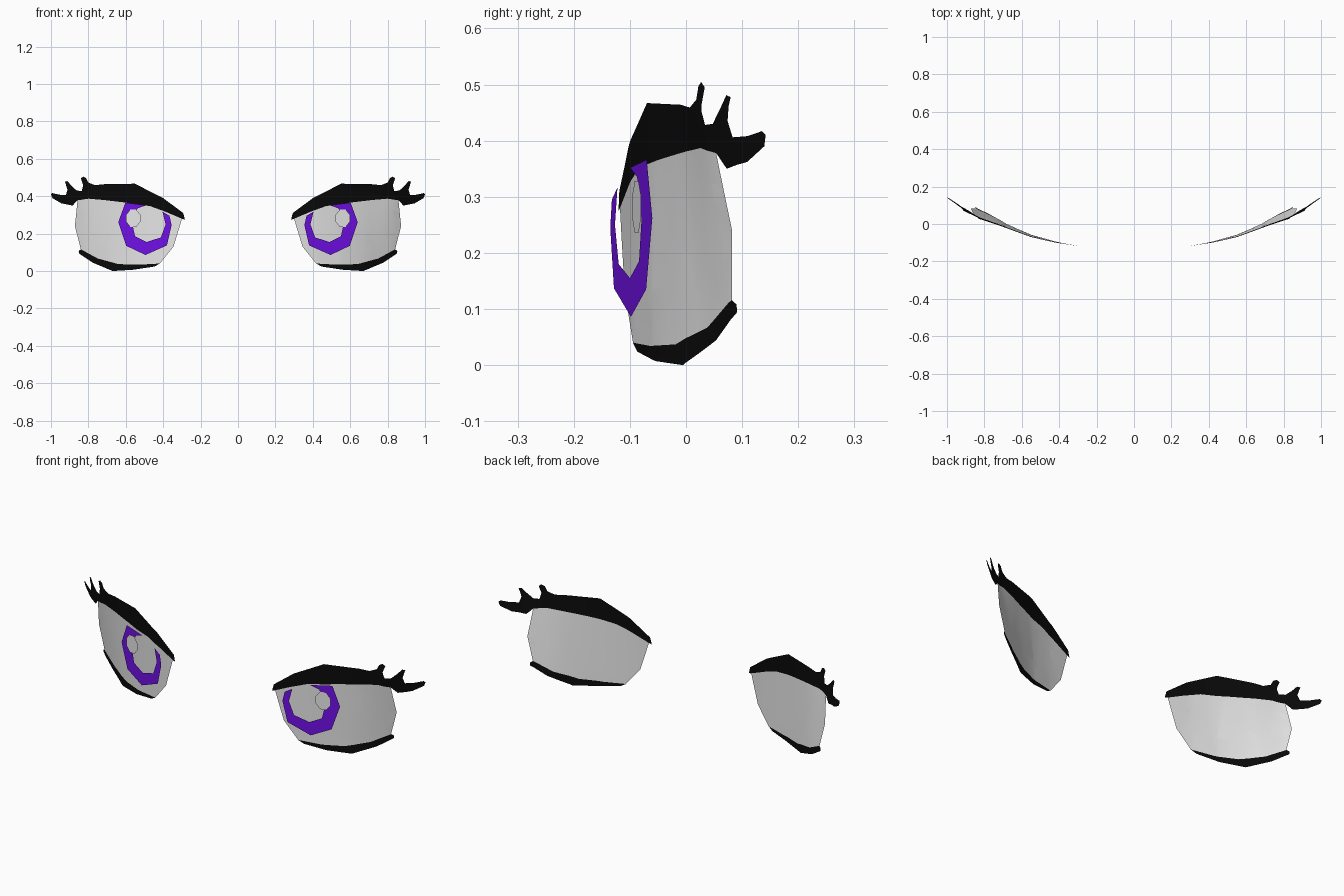
import bpy, bmesh, math

if "Cube" in bpy.data.objects:
    bpy.data.objects.remove(bpy.data.objects["Cube"])


def material(name, rgb):
    m = bpy.data.materials.new(name)
    m.diffuse_color = (*rgb, 1)
    m.use_nodes = True
    m.node_tree.nodes["Principled BSDF"].inputs["Base Color"].default_value = m.diffuse_color
    return m


WHITE = material("eye white", (0.8, 0.8, 0.8))
BLACK = material("lash black", (0.003, 0.003, 0.003))
PURPLE = material("iris purple", (0.16, 0.005, 0.78))

# Depth of the curved eye sheet along x, and how far its lower edge leans back
DEPTH = [(.28, -.121), (.42, -.1), (.55, -.07), (.72, -.008),
         (.83, .028), (.92, .076), (1, .135)]
LEAN = [(.28, 0), (.42, .006), (.58, .014), (.68, .022), (.84, .058), (1, .07)]


def lerp(table, x):
    for (x0, v0), (x1, v1) in zip(table, table[1:]):
        if x <= x1:
            return v0 + (v1 - v0) * (x - x0) / (x1 - x0)
    return table[-1][1]


def eye_sheet(x, z):
    return lerp(DEPTH, x) + lerp(LEAN, x) * min(1, max(0, (.45 - z) / .4))


def iris_plane(x, z):
    return -.135 + (x - .355) * .263


def highlight_plane(x, z):
    return -.088 + (x - .56) * .21


def sheet(name, outline, depth, mat, x_cuts=(), z_cuts=()):
    """Fill a front outline, slice it, push it onto a depth surface, mirror it."""
    bm = bmesh.new()
    face = bm.faces.new([bm.verts.new((x, 0, z)) for x, z in outline])
    face.normal_update()
    if face.normal.y > 0:
        face.normal_flip()
    bmesh.ops.triangulate(bm, faces=bm.faces[:])
    for axis, cuts in ((0, x_cuts), (2, z_cuts)):
        for c in cuts:
            co, no = [0, 0, 0], [0, 0, 0]
            co[axis], no[axis] = c, 1
            bmesh.ops.bisect_plane(bm, geom=bm.verts[:] + bm.edges[:] + bm.faces[:],
                                   plane_co=co, plane_no=no, dist=1e-5)
    bmesh.ops.triangulate(bm, faces=bm.faces[:])
    for v in bm.verts:
        v.co.y = depth(v.co.x, v.co.z)
    for f in bm.faces:
        f.smooth = True
    me = bpy.data.meshes.new(name)
    bm.to_mesh(me)
    bm.free()
    me.materials.append(mat)
    ob = bpy.data.objects.new(name, me)
    bpy.context.collection.objects.link(ob)
    ob.modifiers.new("other eye", 'MIRROR').use_mirror_merge = False
    return ob


# Edges shared by the eyeball and the lids
upper_edge = [(.30, .28), (.39, .318), (.47, .347), (.60, .366), (.72, .38), (.80, .387), (.858, .378)]
lower_edge = [(.418, .04), (.53, .034), (.64, .037), (.75, .067), (.84, .116)]
x_cuts = [.36, .42, .48, .55, .61, .68, .72, .77, .83, .88, .92, .96]

# Eyeball front
sheet("eyeball", upper_edge + [(.872, .24)] + lower_edge[::-1]
      + [(.345, .13), (.313, .235)], eye_sheet, WHITE, x_cuts, [.08, .14, .2, .26, .32])

# Upper lid with three lashes
lashes = [(.885, .35), (.945, .362), (.992, .39), (1, .41), (.993, .417), (.955, .408),
          (.92, .406), (.912, .435), (.925, .478), (.912, .481), (.89, .455), (.862, .43),
          (.835, .428), (.828, .46), (.84, .495), (.828, .505), (.812, .497), (.80, .473),
          (.765, .459)]
sheet("upper_lash", upper_edge + lashes + [(.717, .464), (.552, .467), (.40, .39),
      (.293, .31), (.284, .275)], eye_sheet, BLACK, x_cuts)

# Lower lid
sheet("lower_lash", lower_edge + [(.852, .108), (.85, .094), (.775, .044), (.67, 0),
      (.56, .007), (.446, .024)], eye_sheet, BLACK, x_cuts)

# Open iris ring, floating ahead of the eyeball
outer = [(.366, .295), (.355, .245), (.38, .137), (.495, .086), (.598, .135), (.64, .262), (.602, .366)]
inner = [(.404, .317), (.387, .25), (.412, .18), (.488, .155), (.55, .185), (.567, .26), (.537, .335)]
sheet("iris_ring", outer + [(.49, .352)] + inner[::-1], iris_plane, PURPLE)

# Highlight spot
spot = [(.56 + .041 * math.cos(a), .282 + .05 * math.sin(a))
        for a in (math.tau * (i + .5) / 8 for i in range(8))]
sheet("highlight", spot, highlight_plane, WHITE)
